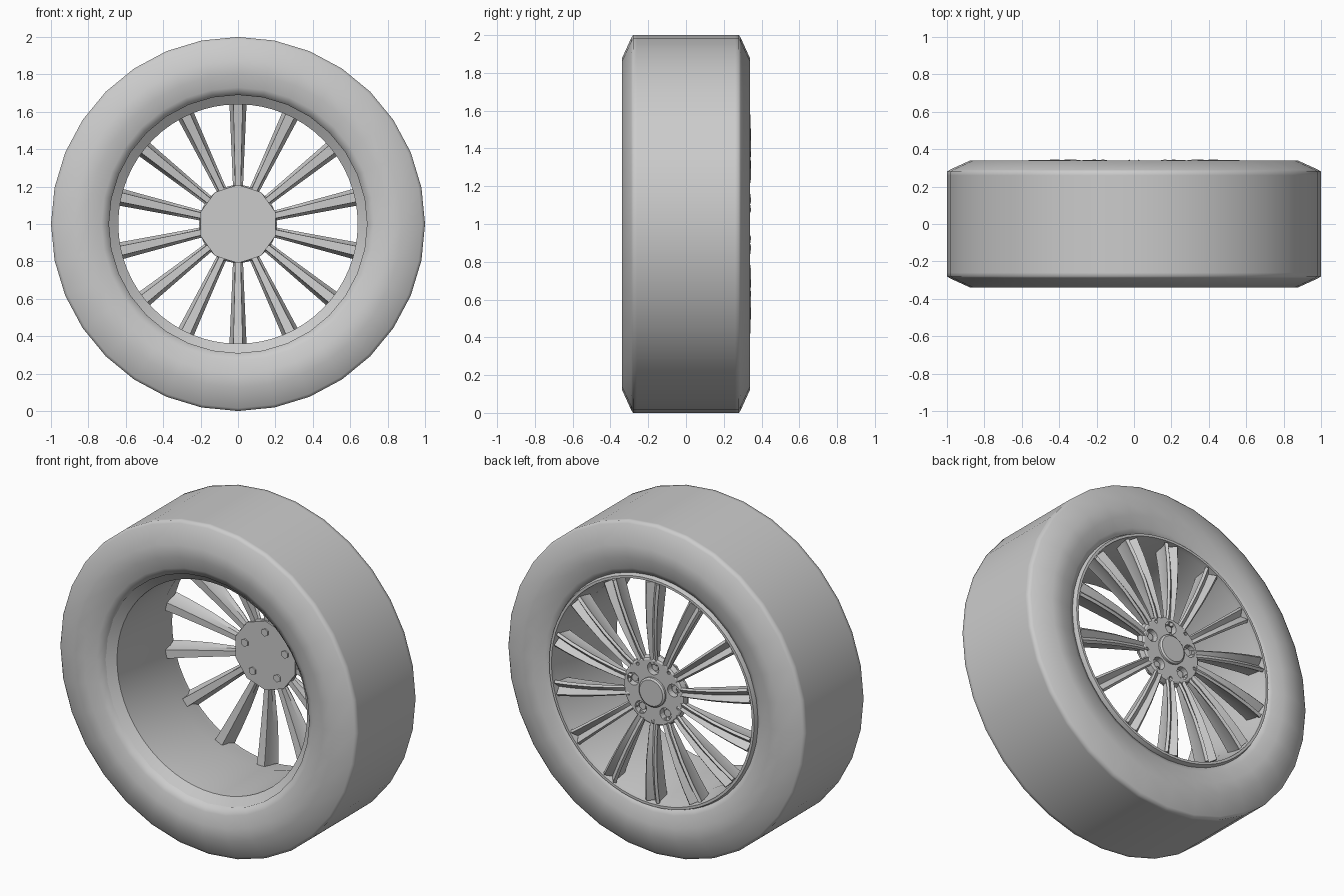
import bpy, bmesh
from math import radians, pi, sin, cos
from mathutils import Matrix, Vector

cube = bpy.data.objects.get("Cube")
if cube:
    bpy.data.objects.remove(cube)

GREY = (0.6, 0.6, 0.6, 1)
grey = bpy.data.materials.new("plain grey")
grey.use_nodes = True
grey.diffuse_color = GREY
grey.node_tree.nodes["Principled BSDF"].inputs["Base Color"].default_value = GREY

CENTRE = Matrix.Translation((0, 0, 1))


def finish(name, bm, smooth=30):
    """Lift the part to the axle height and make it an object."""
    bmesh.ops.remove_doubles(bm, verts=bm.verts, dist=1e-5)
    bmesh.ops.recalc_face_normals(bm, faces=bm.faces)
    bm.transform(CENTRE)
    mesh = bpy.data.meshes.new(name)
    bm.to_mesh(mesh)
    bm.free()
    mesh.materials.append(grey)
    obj = bpy.data.objects.new(name, mesh)
    bpy.context.collection.objects.link(obj)
    bpy.ops.object.select_all(action='DESELECT')
    obj.select_set(True)
    bpy.context.view_layer.objects.active = obj
    if smooth:
        bpy.ops.object.shade_smooth_by_angle(angle=radians(smooth))
    return obj


def lathe(name, profile, steps, smooth=30, closed=True):
    """Turn (radius, y) points around the axle."""
    bm = bmesh.new()
    verts = [bm.verts.new((0, y, r)) for r, y in profile]
    ring = verts + verts[:1] if closed else verts
    edges = [bm.edges.new(pair) for pair in zip(ring, ring[1:])]
    bmesh.ops.spin(bm, geom=verts + edges, cent=(0, 0, 0), axis=(0, 1, 0),
                   angle=2 * pi, steps=steps, use_duplicate=False)
    return finish(name, bm, smooth)


def around(radius, y, degrees):
    a = radians(degrees)
    return Vector((radius * cos(a), y, radius * sin(a)))


def rods(bm, count, start, ring, y0, y1, radius, sides):
    """Cylinders parallel to the axle, spaced on a ring."""
    for k in range(count):
        place = Matrix.Translation(around(ring, (y0 + y1) / 2, start + k * 360 / count))
        bmesh.ops.create_cone(bm, cap_ends=True, segments=sides, radius1=radius,
                              radius2=radius, depth=y1 - y0,
                              matrix=place @ Matrix.Rotation(pi / 2, 4, 'X'))


# Tyre with chamfered shoulders
half = [(0.69, 0.30), (0.73, 0.318), (0.80, 0.335), (0.875, 0.34), (0.985, 0.29), (1.0, 0.28), (1.0, 0.26)]
tyre = [(r, y) for r, y in half] + [(r, -y) for r, y in reversed(half)]
lathe("tyre", tyre, 32, 80)

# Rim barrel with a sloped lip on each side
lathe("rim_barrel", [(0.74, -0.315), (0.725, -0.315), (0.64, -0.25), (0.64, 0.16), (0.672, 0.30),
                     (0.675, 0.33), (0.69, 0.33), (0.70, 0.30), (0.70, -0.25)], 64)

# Fourteen spokes: twin ridges outside, a valley between, tapered underneath
COUNT = 14
bm = bmesh.new()
stations = [  # radius, half width, outer y, inner y, valley depth
    (0.16, 0.026, 0.312, 0.275, 0.006),
    (0.26, 0.029, 0.330, 0.268, 0.012),
    (0.42, 0.036, 0.344, 0.250, 0.022),
    (0.56, 0.042, 0.342, 0.232, 0.030),
    (0.665, 0.047, 0.332, 0.215, 0.036),
]
for k in range(COUNT):
    turn = Matrix.Rotation(2 * pi * k / COUNT, 4, 'Y')
    rings = []
    for r, w, top, low, dip in stations:
        mid = top - 0.4 * (top - low)
        right = [(0.7 * w, top), (w, top - 0.012), (0.6 * w, mid), (0.55 * w, low)]
        section = [(0, top - dip)] + right + [(-x, y) for x, y in reversed(right)]
        rings.append([bm.verts.new(turn @ Vector((x, y, r))) for x, y in section])
    for a, b in zip(rings, rings[1:]):
        n = len(a)
        for i in range(n):
            j = (i + 1) % n
            bm.faces.new((a[i], a[j], b[j], b[i]))
    bm.faces.new(rings[0])
    bm.faces.new(rings[-1])
finish("spokes", bm)

# Hub plate drilled for five bolts and five small holes
hub = lathe("hub_plate", [(0, 0.272), (0.20, 0.272), (0.208, 0.28), (0.20, 0.31), (0.19, 0.316), (0, 0.316)],
            56, 30, closed=False)
bm = bmesh.new()
rods(bm, 5, 90, 0.142, 0.278, 0.40, 0.038, 20)
rods(bm, 5, -90, 0.178, 0.290, 0.40, 0.011, 10)
cutter = finish("hole_cutter", bm, 0)
cutter.hide_render = True
bpy.context.view_layer.objects.active = hub
drill = hub.modifiers.new("holes", 'BOOLEAN')
drill.operation = 'DIFFERENCE'
drill.object = cutter
bpy.ops.object.modifier_apply(modifier=drill.name)
bpy.data.objects.remove(cutter)

# Ten-sided mounting disc on the inner side
lathe("mounting_disc", [(0, 0.262), (0.21, 0.262), (0.21, 0.274), (0, 0.274)], 10, 0, closed=False)

# Bolts: hexagons inside the pockets and behind the disc
bm = bmesh.new()
rods(bm, 5, 90, 0.142, 0.254, 0.298, 0.024, 6)
finish("wheel_bolts", bm, 0)

# Centre cap
lathe("centre_cap", [(0, 0.31), (0.088, 0.31), (0.088, 0.328), (0.078, 0.336), (0, 0.336)],
      32, 30, closed=False)
